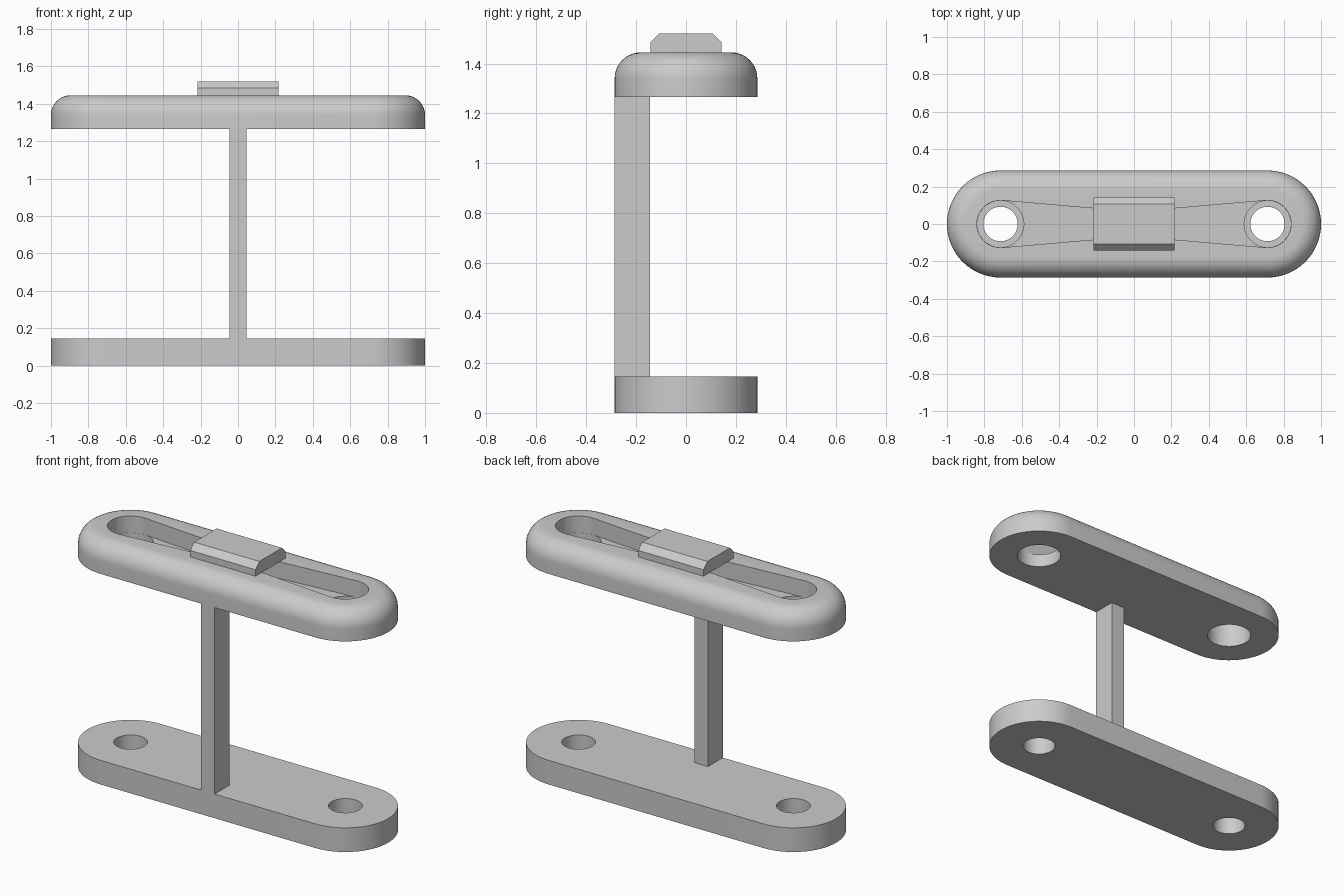
import bpy, bmesh
from math import sin, cos, pi, radians

cube = bpy.data.objects.get("Cube")
if cube:
    bpy.data.objects.remove(cube, do_unlink=True)

grey = bpy.data.materials.new("plain grey")
grey.use_nodes = True
COLOUR = (0.6, 0.6, 0.6, 1)
grey.diffuse_color = COLOUR
grey.node_tree.nodes["Principled BSDF"].inputs["Base Color"].default_value = COLOUR

HALF = 0.714       # distance from centre to each hole
RADIUS = 0.286     # rounded end radius
BASE_TOP = 0.145
CAP_BOTTOM, CAP_TOP = 1.265, 1.445
FLOOR = 1.345      # floor of the slot in the cap


def arc(cx, r, start, end, steps):
    angles = [radians(start + (end - start) * i / steps) for i in range(steps + 1)]
    return [(cx + r * cos(a), r * sin(a)) for a in angles]


def stadium(r):
    return arc(HALF, r, -90, 90, 32) + arc(-HALF, r, 90, 270, 32)


def loft(name, layers):
    """Closed solid through (outline, z) layers of equal point count."""
    bm = bmesh.new()
    rings = [[bm.verts.new((x, y, z)) for x, y in pts] for pts, z in layers]
    for low, high in zip(rings, rings[1:]):
        for i in range(len(low)):
            j = (i + 1) % len(low)
            bm.faces.new((low[i], low[j], high[j], high[i]))
    bm.faces.new(rings[0][::-1])
    bm.faces.new(rings[-1])
    bmesh.ops.recalc_face_normals(bm, faces=bm.faces)
    mesh = bpy.data.meshes.new(name)
    bm.to_mesh(mesh)
    bm.free()
    mesh.materials.append(grey)
    obj = bpy.data.objects.new(name, mesh)
    bpy.context.collection.objects.link(obj)
    return obj


def activate(obj):
    bpy.ops.object.select_all(action='DESELECT')
    obj.select_set(True)
    bpy.context.view_layer.objects.active = obj


def cut(target, cutter):
    mod = target.modifiers.new("cut", 'BOOLEAN')
    mod.operation = 'DIFFERENCE'
    mod.solver = 'EXACT'
    mod.object = cutter
    activate(target)
    bpy.ops.object.modifier_apply(modifier=mod.name)
    bpy.data.objects.remove(cutter, do_unlink=True)


def cut_holes(target, r, z0, z1):
    for side in (-1, 1):
        circle = arc(side * HALF, r, 0, 360, 48)[:-1]
        cut(target, loft("hole_cutter", [(circle, z0), (circle, z1)]))


def box(name, x, y0, y1, z0, z1):
    pts = [(-x, y0), (x, y0), (x, y1), (-x, y1)]
    return loft(name, [(pts, z0), (pts, z1)])


# Base plate with two through holes
base = loft("base_plate", [(stadium(RADIUS), 0), (stadium(RADIUS), BASE_TOP)])
cut_holes(base, 0.092, -0.1, 0.3)

# Top plate with rounded upper rim
fillet = 0.105
layers = [(stadium(RADIUS), CAP_BOTTOM)]
for i in range(11):
    a = pi / 2 * i / 10
    layers.append((stadium(RADIUS - fillet * (1 - cos(a))),
                   CAP_TOP - fillet * (1 - sin(a))))
cap = loft("top_plate", layers)

# Waisted slot in the top plate, opening into a hole at each end
slot = (arc(HALF, 0.126, -95, 95, 32) + [(0, 0.065)]
        + arc(-HALF, 0.126, 85, 275, 32) + [(0, -0.065)])
cut(cap, loft("slot_cutter", [(slot, FLOOR), (slot, 1.6)]))
cut_holes(cap, 0.125, 1.1, 1.4)

# Post joining the plates along the front edge
box("post", 0.045, -RADIUS, -0.145, BASE_TOP, CAP_BOTTOM)

# Chamfered bridge block across the slot
block = box("bridge_block", 0.217, -0.143, 0.143, CAP_TOP, 1.52)
bm = bmesh.new()
bm.from_mesh(block.data)
edges = [e for e in bm.edges
         if all(v.co.z > 1.5 for v in e.verts) and abs(e.verts[0].co.x - e.verts[1].co.x) > 0.1]
bmesh.ops.bevel(bm, geom=edges, offset=0.036, segments=1, affect='EDGES')
bm.to_mesh(block.data)
bm.free()

for obj in (base, cap):
    activate(obj)
    bpy.ops.object.shade_smooth_by_angle(angle=radians(30))
